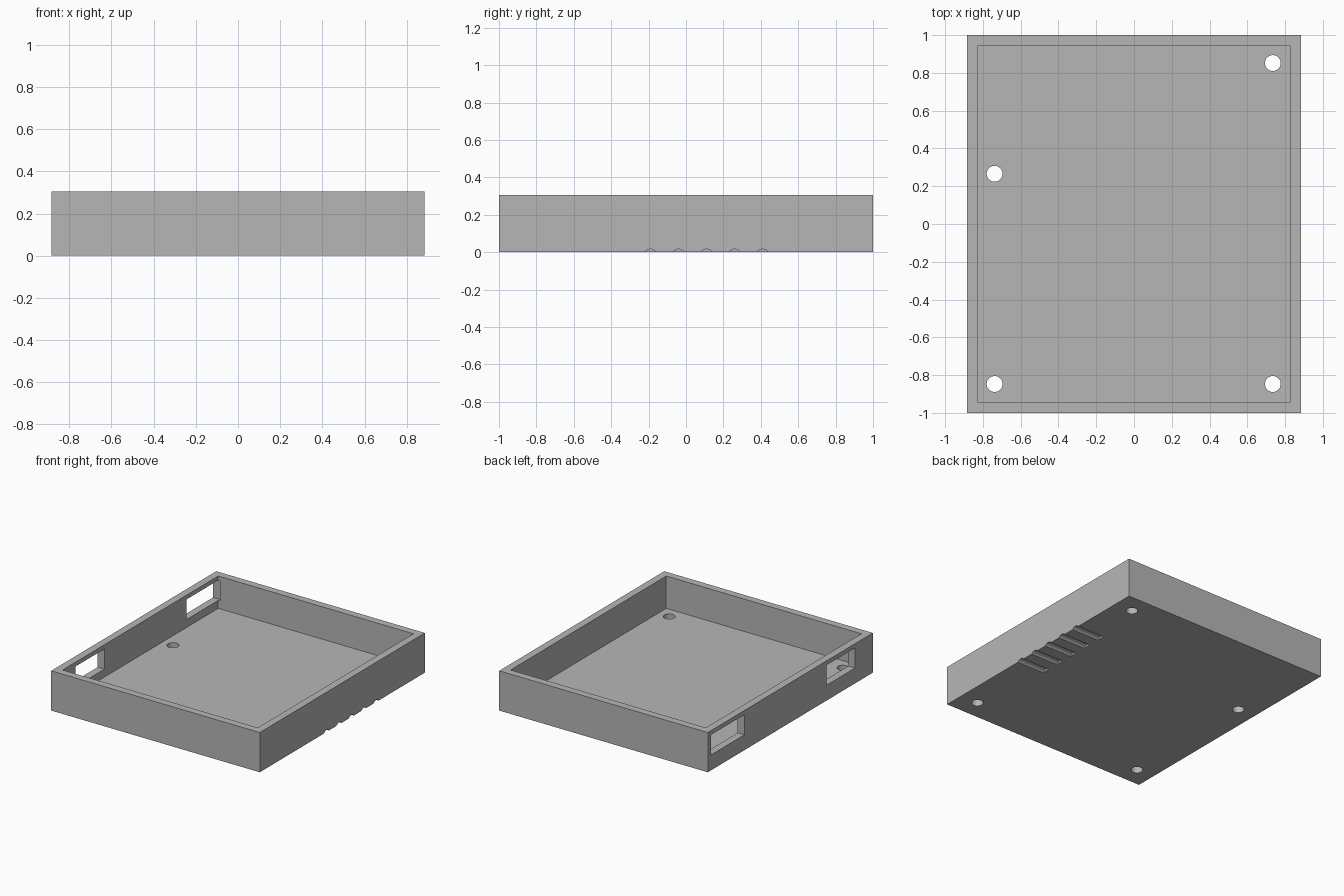
import bpy
import math

if "Cube" in bpy.data.objects:
    bpy.data.objects.remove(bpy.data.objects["Cube"], do_unlink=True)

W, L, H = 1.77, 2.0, 0.305
WALL = 0.057
FLOOR = 0.057

grey = bpy.data.materials.new("plain grey")
grey.use_nodes = True
colour = (0.47, 0.47, 0.47, 1)
grey.diffuse_color = colour
grey.node_tree.nodes["Principled BSDF"].inputs["Base Color"].default_value = colour


def box(name, low, high):
    """Box between two opposite corners."""
    centre = [(a + b) / 2 for a, b in zip(low, high)]
    bpy.ops.mesh.primitive_cube_add(size=1, location=centre)
    ob = bpy.context.object
    ob.name = name
    ob.scale = [b - a for a, b in zip(low, high)]
    bpy.ops.object.transform_apply(location=True, rotation=True, scale=True)
    ob.data.materials.append(grey)
    return ob


def rod(name, radius, depth, location, rotation=(0, 0, 0), sides=32):
    bpy.ops.mesh.primitive_cylinder_add(vertices=sides, radius=radius, depth=depth,
                                        location=location, rotation=rotation)
    ob = bpy.context.object
    ob.name = name
    ob.data.materials.append(grey)
    return ob


def cut(target, cutter):
    """Subtract the cutter from the target and discard it."""
    cutter.hide_render = True
    mod = target.modifiers.new("cut", 'BOOLEAN')
    mod.operation = 'DIFFERENCE'
    mod.solver = 'EXACT'
    mod.object = cutter
    bpy.context.view_layer.objects.active = target
    bpy.ops.object.modifier_apply(modifier=mod.name)
    bpy.data.objects.remove(cutter, do_unlink=True)


# Open tray
tray = box("enclosure_tray", (-W / 2, -L / 2, 0), (W / 2, L / 2, H))
cut(tray, box("cavity_cutter", (-W / 2 + WALL, -L / 2 + WALL, FLOOR),
              (W / 2 - WALL, L / 2 - WALL, H + 0.2)))

# Port windows in the side wall; the rear one bites slightly into the back wall
for y0, y1 in ((-0.785, -0.437), (0.557, 0.962)):
    cut(tray, box("window_cutter", (-W / 2 - 0.1, y0, 0.118), (-W / 2 + 0.07, y1, 0.272)))

# Screw holes through the floor
for x, y in ((-0.738, -0.847), (0.735, -0.847), (0.735, 0.852), (-0.738, 0.266)):
    cut(tray, rod("hole_cutter", 0.042, 0.3, (x, y, 0)))

# Shallow grip grooves under the opposite edge
for i in range(5):
    y = -0.19 + 0.15 * i
    cut(tray, rod("groove_cutter", 0.038, 0.46, (W / 2, y, -0.022), (0, math.pi / 2, 0)))

# Smooth the round holes, keep every edge sharp
bpy.ops.object.select_all(action='DESELECT')
tray.select_set(True)
bpy.context.view_layer.objects.active = tray
bpy.ops.object.shade_smooth_by_angle(angle=math.radians(30))
